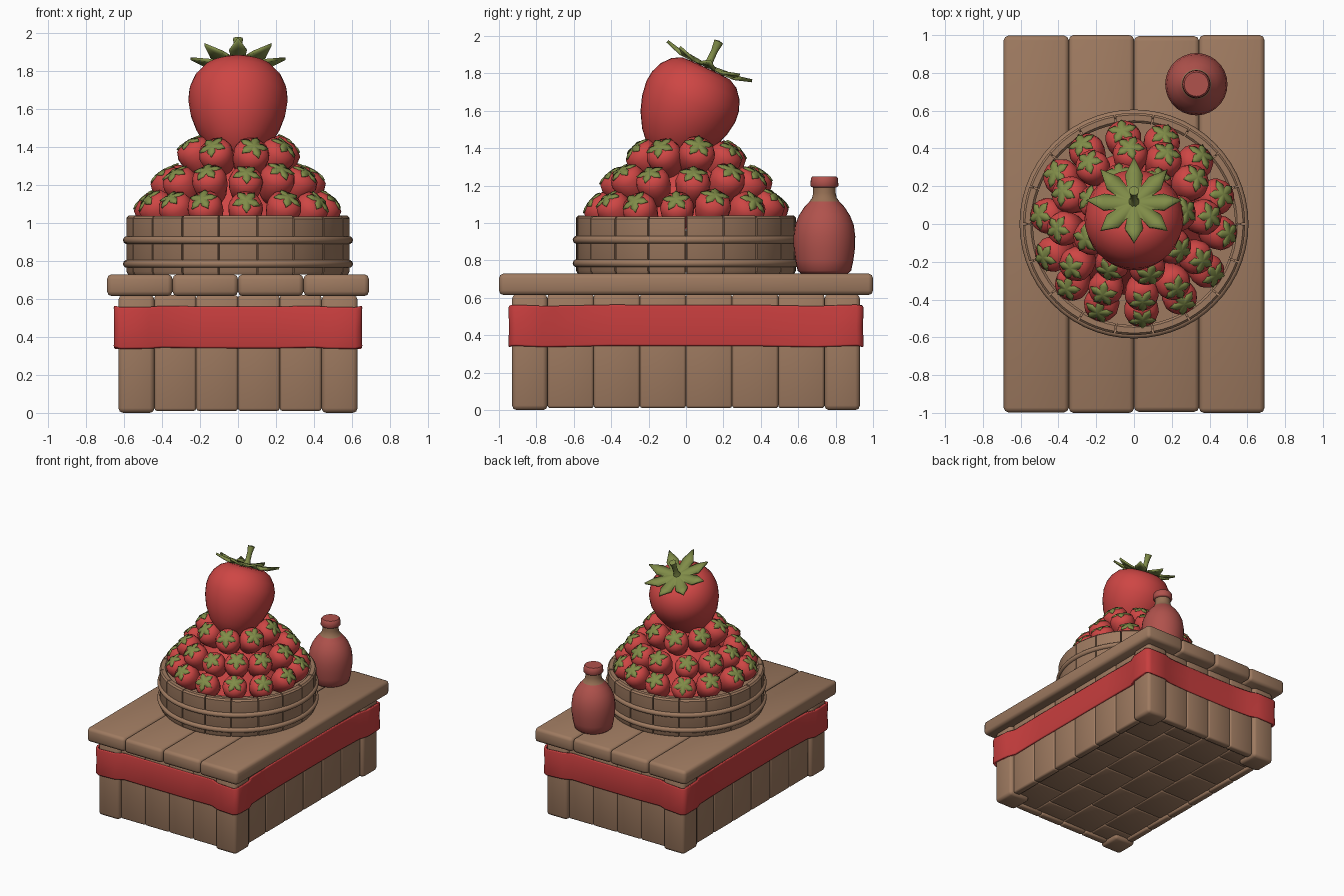
import bpy, bmesh, math, random
from mathutils import Matrix, Vector

if "Cube" in bpy.data.objects:
    bpy.data.objects.remove(bpy.data.objects["Cube"])

random.seed(4)
TAU = 2 * math.pi


def material(name, rgb):
    m = bpy.data.materials.new(name)
    m.diffuse_color = [((c / 255 + 0.055) / 1.055) ** 2.4 for c in rgb] + [1]
    m.use_nodes = True
    m.node_tree.nodes["Principled BSDF"].inputs["Base Color"].default_value = m.diffuse_color
    return m


wood = material("warm wood", (158, 122, 96))
berry_red = material("berry red", (206, 70, 68))
cloth_red = material("cloth red", (200, 62, 62))
leaf_green = material("leaf green", (128, 140, 72))
bottle_red = material("bottle red", (176, 82, 76))
neck_tan = material("neck tan", (150, 112, 84))


def finish(bm, name, mats, angle=40, weld=True):
    if weld:
        bmesh.ops.remove_doubles(bm, verts=bm.verts, dist=1e-5)
    bmesh.ops.recalc_face_normals(bm, faces=bm.faces)
    me = bpy.data.meshes.new(name)
    bm.to_mesh(me)
    bm.free()
    ob = bpy.data.objects.new(name, me)
    bpy.context.collection.objects.link(ob)
    for m in mats:
        me.materials.append(m)
    bpy.ops.object.select_all(action='DESELECT')
    ob.select_set(True)
    bpy.context.view_layer.objects.active = ob
    bpy.ops.object.shade_smooth_by_angle(angle=math.radians(angle))
    return ob


def boxes(name, ranges, mat, bevel=0.018):
    """One object of bevelled boxes, each (x0, x1, y0, y1, z0, z1)."""
    bm = bmesh.new()
    for x0, x1, y0, y1, z0, z1 in ranges:
        b = bmesh.new()
        bmesh.ops.create_cube(b, size=1, matrix=Matrix.Translation(
            ((x0 + x1) / 2, (y0 + y1) / 2, (z0 + z1) / 2)) @ Matrix.Diagonal((x1 - x0, y1 - y0, z1 - z0, 1)))
        bmesh.ops.bevel(b, geom=b.edges[:], offset=bevel, segments=2, profile=0.5, affect='EDGES')
        tmp = bpy.data.meshes.new("tmp")
        b.to_mesh(tmp)
        b.free()
        bm.from_mesh(tmp)
        bpy.data.meshes.remove(tmp)
    return finish(bm, name, [mat], 50, weld=False)


def lathe(bm, profile, segs, mat=Matrix()):
    """Revolve (radius, height) points about the local z axis."""
    rings = []
    for r, z in profile:
        if r == 0:
            rings.append([bm.verts.new(mat @ Vector((0, 0, z)))] * segs)
        else:
            rings.append([bm.verts.new(mat @ Vector((r * math.cos(TAU * i / segs), r * math.sin(TAU * i / segs), z)))
                          for i in range(segs)])
    for a, b in zip(rings, rings[1:]):
        for i in range(segs):
            j = (i + 1) % segs
            bm.faces.new(list(dict.fromkeys((a[i], a[j], b[j], b[i]))))


def calyx(bm, n, R, zs, mat):
    """Star of n leaves; zs = heights of centre, valley, middle, tip."""
    def p(r, a, z):
        return bm.verts.new(mat @ Vector((r * math.cos(a), r * math.sin(a), z)))
    c = p(0, 0, zs[0])
    step = TAU / n
    valley = [p(R * 0.38, (i - 0.5) * step, zs[1]) for i in range(n)]
    for i in range(n):
        a = i * step
        vl, vr = valley[i], valley[(i + 1) % n]
        sl = p(R * 0.66, a - step * 0.36, zs[2] - R * 0.05)
        sr = p(R * 0.66, a + step * 0.36, zs[2] - R * 0.05)
        mid, tip = p(R * 0.66, a, zs[2]), p(R, a, zs[3])
        for f in ((c, vl, sl, mid), (mid, sl, tip), (c, mid, sr, vr), (mid, tip, sr)):
            bm.faces.new(f)


def thicken(ob, t, offset):
    s = ob.modifiers.new("thickness", 'SOLIDIFY')
    s.thickness, s.offset = t, offset


# Table top planks
xs = [-0.69, -0.345, 0, 0.345, 0.69]
boxes("table_top", [(a, b, -1 + d, 1 - d, 0.615, 0.73)
                    for a, b, d in zip(xs, xs[1:], (0.003, 0, 0.006, 0))], wood, 0.025)

# Corner posts, wall planks and floor of the crate
boxes("corner_posts", [(min(sx * 0.44, sx * 0.63), max(sx * 0.44, sx * 0.63),
                        min(sy * 0.74, sy * 0.93), max(sy * 0.74, sy * 0.93), 0, 0.62)
                       for sx in (-1, 1) for sy in (-1, 1)], wood, 0.025)
walls = []
for s in (-1, 1):
    for i in range(4):
        x = -0.44 + 0.22 * i
        walls.append((x, x + 0.22, s * 0.875 - 0.03, s * 0.875 + 0.03, 0.01, 0.62))
    for i in range(6):
        y = -0.74 + 0.74 / 3 * i
        walls.append((s * 0.575 - 0.03, s * 0.575 + 0.03, y, y + 0.74 / 3, 0.01, 0.62))
boxes("wall_planks", walls, wood, 0.014)
floor = []
for i in range(4):
    x = -0.56 + 0.28 * i
    cuts = [-0.86, -0.52, -0.17, 0.17, 0.52, 0.86] if i % 2 else [-0.86, -0.69, -0.34, 0, 0.34, 0.69, 0.86]
    floor += [(x, x + 0.28, a, b, 0.03, 0.08) for a, b in zip(cuts, cuts[1:])]
boxes("crate_floor", floor, wood, 0.012)

# Cloth band wrapped round posts and recessed walls
quarter = [(0.2, -0.912), (0.40, -0.915), (0.47, -0.94), (0.615, -0.946), (0.642, -0.935),
           (0.652, -0.91), (0.648, -0.77), (0.62, -0.70), (0.616, -0.4)]
half = quarter + [(x, -y) for x, y in reversed(quarter)]
outline = half + [(-x, -y) for x, y in half]
bm = bmesh.new()
levels = [(0.34, 0.0), (0.35, 0.004), (0.45, 0.0), (0.55, 0.004), (0.56, 0.0)]
rings = [[bm.verts.new((x * (1 + d), y * (1 + d), z + 0.004 * math.sin(i * 1.7)))
          for i, (x, y) in enumerate(outline)] for z, d in levels]
n = len(outline)
for a, b in zip(rings, rings[1:]):
    for i in range(n):
        bm.faces.new((a[i], a[(i + 1) % n], b[(i + 1) % n], b[i]))
thicken(finish(bm, "cloth_band", [cloth_red], 50), 0.02, -1)

# Tub: staves, floor and two hoops
bm = bmesh.new()
count, cuts = 18, 4
for k in range(count):
    a0, a1 = TAU * (k + 0.02) / count, TAU * (k + 0.98) / count
    top = 1.04 - random.uniform(0, 0.006)
    section = [(0.535, 0.73), (0.58, 0.73), (0.588, 0.745), (0.588, top - 0.012),
               (0.577, top), (0.547, top), (0.535, top - 0.012)]
    cols = []
    for i in range(cuts + 1):
        a = a0 + (a1 - a0) * i / cuts
        cols.append([bm.verts.new((r * math.cos(a), r * math.sin(a), z)) for r, z in section])
    m = len(section)
    for a, b in zip(cols, cols[1:]):
        for i in range(m):
            bm.faces.new((a[i], a[(i + 1) % m], b[(i + 1) % m], b[i]))
    bm.faces.new(cols[0])
    bm.faces.new(cols[-1])
finish(bm, "tub_staves", [wood])
bm = bmesh.new()
lathe(bm, [(0, 0.735), (0.545, 0.735), (0.545, 0.96), (0, 0.96)], 48)
finish(bm, "tub_floor", [wood])
bm = bmesh.new()
for z in (0.91, 0.785):
    lathe(bm, [(0.585 + 0.021 * math.cos(TAU * i / 10), z + 0.021 * math.sin(TAU * i / 10)) for i in range(11)], 56)
finish(bm, "tub_hoops", [wood], 60)

# Heap of small berries in three tiers with leaf caps
small = [(0, -0.13), (0.035, -0.12), (0.07, -0.075), (0.09, -0.015), (0.094, 0.03),
         (0.08, 0.068), (0.045, 0.086), (0, 0.082)]
berries, caps = bmesh.new(), bmesh.new()
for count, radius, z, tilt, start in ((14, 0.445, 1.07, 42, 95.7), (12, 0.36, 1.205, 40, 94), (8, 0.225, 1.345, 38, -75)):
    for i in range(count):
        a = math.radians(start) + TAU * i / count + random.uniform(-0.04, 0.04)
        t = math.radians(tilt + random.uniform(-8, 8))
        m = (Matrix.Translation((radius * math.cos(a), radius * math.sin(a), z + random.uniform(-0.01, 0.01)))
             @ Matrix.Rotation(a, 4, 'Z') @ Matrix.Rotation(t, 4, 'Y')
             @ Matrix.Rotation(random.uniform(0, 6), 4, 'Z') @ Matrix.Scale(random.uniform(0.96, 1.04), 4))
        lathe(berries, small, 18, m)
        calyx(caps, 5, 0.078, (0.09, 0.088, 0.085, 0.074), m)
lathe(berries, [(0, 0.965), (0.38, 0.965), (0.3, 1.14), (0.17, 1.3), (0.08, 1.36), (0, 1.36)], 24)
finish(berries, "small_berries", [berry_red], 60)
thicken(finish(caps, "small_leaf_caps", [leaf_green], 30), 0.01, 0)

# Giant tilted berry with leaves and stem
tilt = Matrix.Translation((0, 0.11, 1.83)) @ Matrix.Rotation(math.radians(-25), 4, 'X')
bm = bmesh.new()
lathe(bm, [(0, -0.015), (0.09, 0), (0.14, -0.004), (0.19, -0.03), (0.232, -0.08), (0.256, -0.14), (0.262, -0.2),
           (0.25, -0.28), (0.222, -0.36), (0.175, -0.44), (0.12, -0.5), (0.06, -0.54), (0, -0.553)], 36, tilt)
finish(bm, "giant_berry", [berry_red], 60)
bm = bmesh.new()
calyx(bm, 8, 0.25, (0.012, 0.008, 0.022, 0.04), tilt @ Matrix.Rotation(math.radians(90), 4, 'Z'))
thicken(finish(bm, "giant_leaf_cap", [leaf_green], 30), 0.016, 0)
bm = bmesh.new()
lathe(bm, [(0, 0), (0.035, 0.005), (0.02, 0.04), (0.019, 0.1), (0.027, 0.155), (0, 0.16)], 10, tilt)
finish(bm, "giant_stem", [leaf_green])

# Bottle with tan neck and red stopper
bm = bmesh.new()
lathe(bm, [(0, 0.73), (0.125, 0.73), (0.143, 0.745), (0.155, 0.8), (0.164, 0.87), (0.165, 0.93), (0.157, 0.99),
           (0.137, 1.04), (0.108, 1.085), (0.08, 1.115), (0.066, 1.135), (0.06, 1.16), (0.06, 1.19),
           (0.07, 1.193), (0.075, 1.2), (0.072, 1.24), (0.064, 1.25), (0, 1.25)],
      28, Matrix.Translation((0.33, 0.74, 0)))
for f in bm.faces:
    f.material_index = 1 if 1.12 < f.calc_center_median().z < 1.19 else 0
finish(bm, "bottle", [bottle_red, neck_tan])
